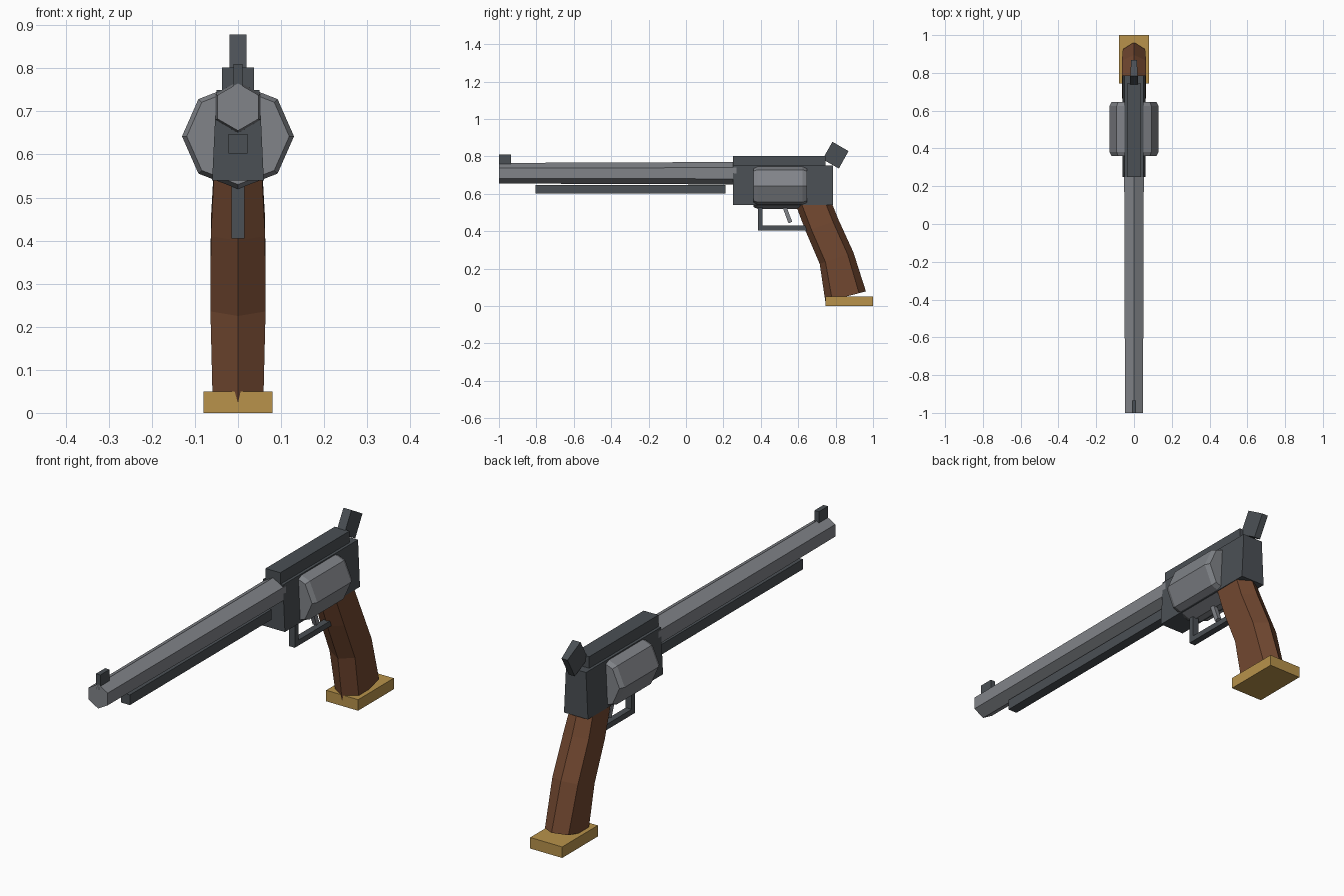
import bpy
import math

if "Cube" in bpy.data.objects:
    bpy.data.objects.remove(bpy.data.objects["Cube"])


def mat(name, rgb):
    m = bpy.data.materials.new(name)
    m.diffuse_color = (*rgb, 1)
    m.use_nodes = True
    m.node_tree.nodes["Principled BSDF"].inputs["Base Color"].default_value = m.diffuse_color
    return m


DARK = mat("dark_steel", (0.07, 0.08, 0.09))
STEEL = mat("steel", (0.22, 0.23, 0.25))
WOOD = mat("wood", (0.17, 0.065, 0.03))
BRASS = mat("brass", (0.48, 0.29, 0.07))


def loft(name, rings, material):
    """Skin a list of equal-length vertex rings and cap both ends."""
    n = len(rings[0])
    verts = [v for r in rings for v in r]
    faces = [tuple(range(n))[::-1],
             tuple(range(len(verts) - n, len(verts)))]
    for k in range(len(rings) - 1):
        for i in range(n):
            j = (i + 1) % n
            faces.append((k * n + i, k * n + j, (k + 1) * n + j, (k + 1) * n + i))
    me = bpy.data.meshes.new(name)
    me.from_pydata(verts, [], faces)
    ob = bpy.data.objects.new(name, me)
    bpy.context.collection.objects.link(ob)
    me.materials.append(material)
    # consistent outward normals
    import bmesh
    bm = bmesh.new()
    bm.from_mesh(me)
    bmesh.ops.recalc_face_normals(bm, faces=bm.faces)
    bm.to_mesh(me)
    bm.free()
    return ob


def box(name, hx, y, z, material, top_hx=None):
    """Box symmetric in x, optionally narrower at the top."""
    t = top_hx or hx
    rings = [[(-w, y[0], h), (w, y[0], h), (w, y[1], h), (-w, y[1], h)]
             for w, h in ((hx, z[0]), (t, z[1]))]
    return loft(name, rings, material)


def slab(name, hx, profile, material):
    """Side profile (y, z) extruded across x."""
    return loft(name, [[(x, y, z) for y, z in profile] for x in (-hx, hx)], material)


def ring(n, y, rx, rz, zc, start):
    return [(rx * math.cos(start + i * math.tau / n), y,
             zc + rz * math.sin(start + i * math.tau / n)) for i in range(n)]


# Barrel: hexagon with a ridge on top, slightly thicker at the frame
loft("barrel", [ring(6, -1.0, 0.055, 0.055, 0.71, math.pi / 2),
                ring(6, 0.27, 0.06, 0.06, 0.71, math.pi / 2)], STEEL)
box("front_sight", 0.011, (-1.0, -0.935), (0.74, 0.81), DARK)
box("under_rod", 0.022, (-0.805, 0.21), (0.602, 0.648), DARK)

# Frame and top strap
box("frame", 0.06, (0.25, 0.787), (0.54, 0.75), DARK, 0.05)
box("top_strap", 0.037, (0.25, 0.745), (0.745, 0.802), DARK)

# Eight-sided cylinder with chamfered rims
loft("cylinder", [ring(8, y, r, r * 0.94, 0.642, 0) for y, r in
                  ((0.36, 0.119), (0.382, 0.13), (0.624, 0.13), (0.646, 0.119))], STEEL)

# Trigger guard and trigger
slab("trigger_guard", 0.015, [(0.385, 0.545), (0.385, 0.405), (0.65, 0.405),
                              (0.65, 0.43), (0.41, 0.43), (0.41, 0.545)], DARK)
slab("trigger", 0.01, [(0.51, 0.545), (0.532, 0.545), (0.568, 0.45), (0.548, 0.442)], STEEL)

# Hammer: tilted block, narrower at the back
w, b = 0.02, 0.015
loft("hammer", [[(-s, y0, z0), (s, y0, z0), (s, y1, z1), (-s, y1, z1)]
                for s, y0, z0, y1, z1 in ((w, 0.73, 0.785, 0.783, 0.878),
                                          (b, 0.817, 0.735, 0.869, 0.828))], DARK)

# Grip: six-sided sections following front and back ridge points
sections = [((0.585, 0.545), (0.77, 0.575), 0.056), ((0.64, 0.40), (0.816, 0.46), 0.063),
            ((0.715, 0.225), (0.895, 0.287), 0.064), ((0.745, 0.023), (0.962, 0.078), 0.059)]
rings = []
for (fy, fz), (by, bz), hx in sections:
    at = lambda t: (fy + (by - fy) * t, fz + (bz - fz) * t)
    rings.append([(x, *at(t)) for x, t in ((0, 0), (hx, 0.17), (hx, 0.83),
                                           (0, 1), (-hx, 0.83), (-hx, 0.17))])
loft("grip", rings, WOOD)
box("butt_plate", 0.08, (0.745, 1.0), (0.0, 0.05), BRASS)
